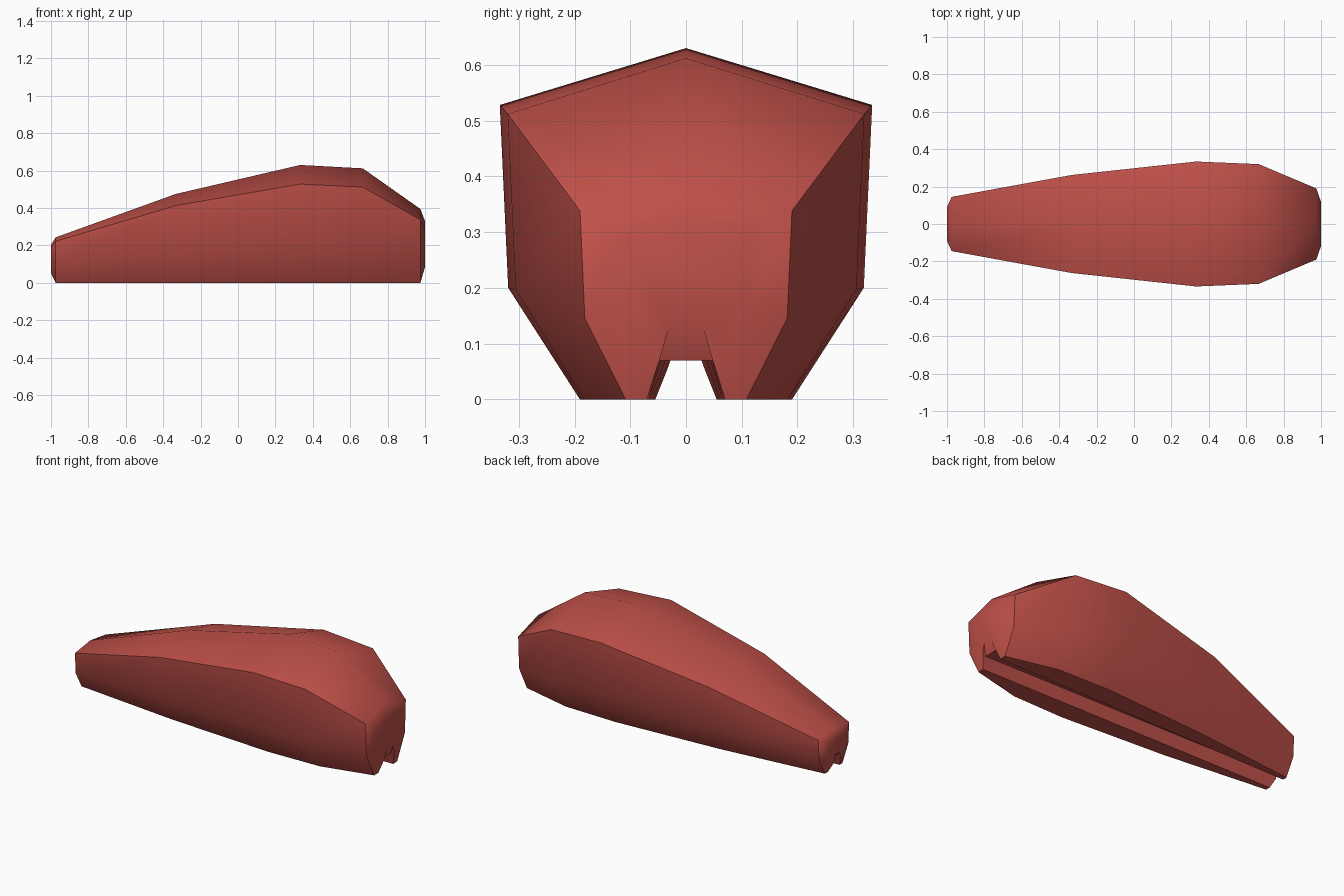
import bpy
import bmesh
from math import radians

default = bpy.data.objects.get("Cube")
if default:
    bpy.data.objects.remove(default, do_unlink=True)

# Single red shell colour
red = bpy.data.materials.new("red_plastic")
red.use_nodes = True
colour = (0.52, 0.08, 0.066, 1)
red.diffuse_color = colour
red.node_tree.nodes["Principled BSDF"].inputs["Base Color"].default_value = colour

# Stations along the shell: x, shoulder half width, shoulder z, ridge z, flank z
STATIONS = [
    (-0.975, 0.145, 0.222, 0.243, 0.10),
    (-0.333, 0.262, 0.413, 0.475, 0.165),
    (0.333, 0.334, 0.528, 0.630, 0.20),
    (0.667, 0.320, 0.512, 0.612, 0.197),
    (0.975, 0.190, 0.338, 0.395, 0.145),
]
GROOVE_Z = 0.07
CAP_SCALE = 0.62
CAP_DEPTH = 0.025


def section(x, width, shoulder, ridge, flank):
    """Mirrored outline with two runners and a groove between them."""
    t = (x + 0.975) / 1.95
    half = [
        (width, shoulder),
        (width * 0.955, flank),
        (width * 0.57, 0),
        (0.055 + 0.015 * t, 0),
        (0.03 + 0.02 * t, GROOVE_Z),
    ]
    outline = [(0, ridge)] + half + [(-y, z) for y, z in reversed(half)]
    return [(x, y, z) for y, z in outline]


def bridge(bm, a, b):
    n = len(a)
    for i in range(n):
        j = (i + 1) % n
        bm.faces.new((a[i], a[j], b[j], b[i]))


def end_cap(bm, ring, direction):
    """Shallow raised cap, a scaled copy of the end outline."""
    zs = [v.co.z for v in ring]
    centre = sum((min(zs), max(zs))) / 2 + 0.025 * max(zs) / 0.395
    inner = [bm.verts.new((v.co.x + direction * CAP_DEPTH,
                           v.co.y * CAP_SCALE,
                           centre + (v.co.z - centre) * CAP_SCALE))
             for v in ring]
    bridge(bm, ring, inner)
    bm.faces.new(inner)


# Shell lofted through the stations
bm = bmesh.new()
rings = [[bm.verts.new(p) for p in section(*s)] for s in STATIONS]
for a, b in zip(rings, rings[1:]):
    bridge(bm, a, b)
end_cap(bm, rings[0], -1)
end_cap(bm, rings[-1], 1)
bmesh.ops.recalc_face_normals(bm, faces=bm.faces)

mesh = bpy.data.meshes.new("grooved_shell")
bm.to_mesh(mesh)
bm.free()
mesh.materials.append(red)
shell = bpy.data.objects.new("grooved_shell", mesh)
bpy.context.collection.objects.link(shell)

# Soft shading with crisp shoulder and runner edges
bpy.ops.object.select_all(action="DESELECT")
shell.select_set(True)
bpy.context.view_layer.objects.active = shell
bpy.ops.object.shade_smooth_by_angle(angle=radians(40))
